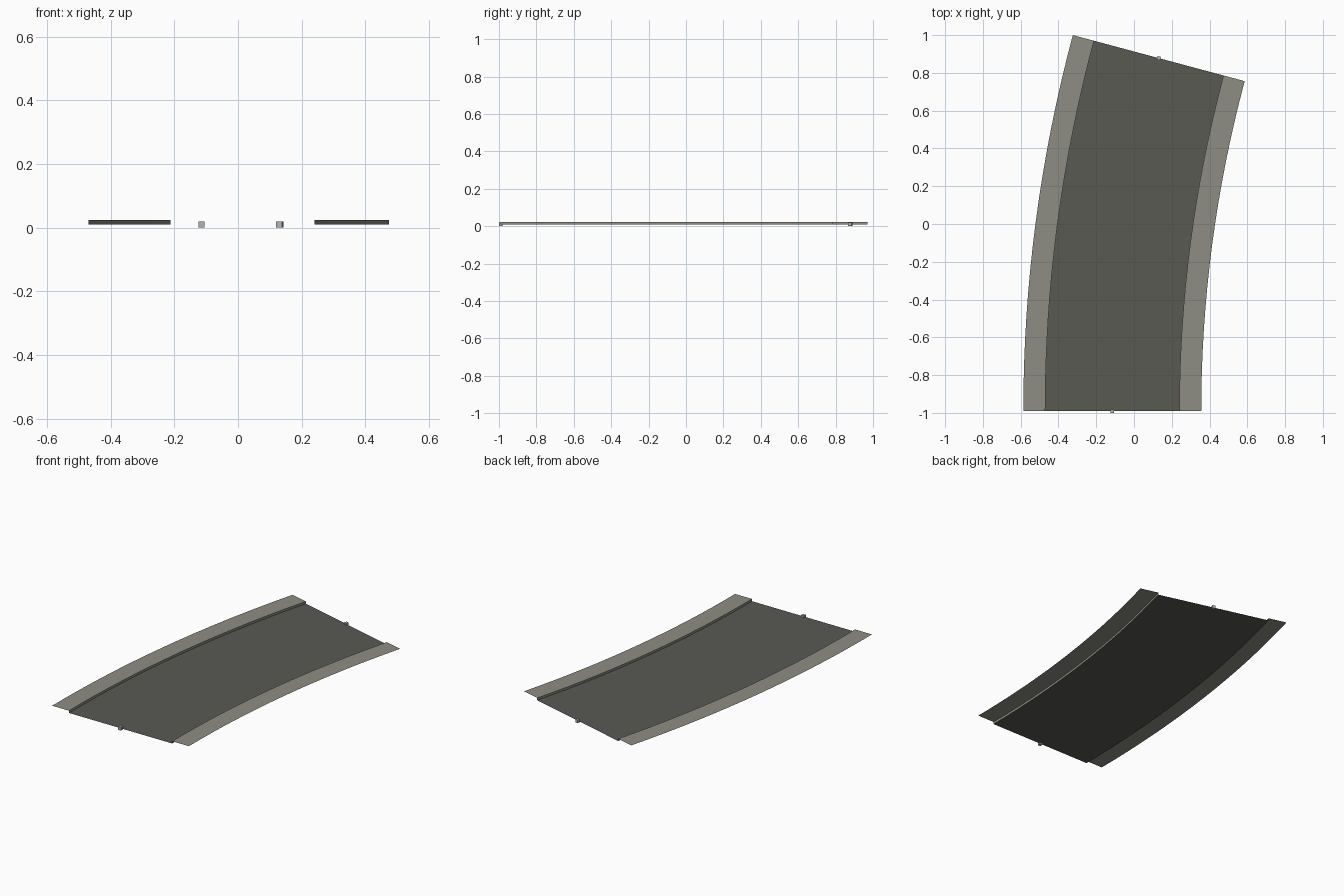
import bpy, bmesh, math

if "Cube" in bpy.data.objects:
    bpy.data.objects.remove(bpy.data.objects["Cube"])

# Bend layout: a 15 degree arc around a far centre on the right
CX, CY = 7.107, -0.991
ANGLE = math.radians(15)
R_MID = 7.222
HALF_ROAD, HALF_ALL = 0.355, 0.471
Z_ROAD, Z_WALK = 0.0095, 0.0235
SEGMENTS = 16


def material(name, rgb):
    m = bpy.data.materials.new(name)
    m.diffuse_color = (*rgb, 1)
    m.use_nodes = True
    m.node_tree.nodes["Principled BSDF"].inputs["Base Color"].default_value = m.diffuse_color
    return m


asphalt = material("asphalt dark grey", (0.100, 0.100, 0.088))
concrete = material("concrete warm grey", (0.270, 0.270, 0.235))
marker_grey = material("marker light grey", (0.45, 0.45, 0.44))


def arc_point(r, a, z):
    return (CX - r * math.cos(a), CY + r * math.sin(a), z)


def finish(name, bm, mat):
    mesh = bpy.data.meshes.new(name)
    bm.to_mesh(mesh)
    bm.free()
    mesh.materials.append(mat)
    obj = bpy.data.objects.new(name, mesh)
    bpy.context.collection.objects.link(obj)
    return obj


def sweep(name, profile, mat):
    """Sweep (radius, height) points, listed left to right, along the bend."""
    bm = bmesh.new()
    rows = [[bm.verts.new(arc_point(r, ANGLE * i / SEGMENTS, z)) for r, z in profile]
            for i in range(SEGMENTS + 1)]
    for a, b in zip(rows, rows[1:]):
        for j in range(len(profile) - 1):
            bm.faces.new((a[j], a[j + 1], b[j + 1], b[j]))
    return finish(name, bm, mat)


# Flat carriageway sheet
sweep("road_surface", [(R_MID + HALF_ROAD, Z_ROAD), (R_MID - HALF_ROAD, Z_ROAD)], asphalt)

# Raised pavements, each with its kerb face down to the road
sweep("left_pavement", [(R_MID + HALF_ALL, Z_WALK), (R_MID + HALF_ROAD, Z_WALK),
                        (R_MID + HALF_ROAD, Z_ROAD)], concrete)
sweep("right_pavement", [(R_MID - HALF_ROAD, Z_ROAD), (R_MID - HALF_ROAD, Z_WALK),
                         (R_MID - HALF_ALL, Z_WALK)], concrete)

# Small cubes marking the two joining points
for name, a in (("start_marker", 0), ("end_marker", ANGLE)):
    bm = bmesh.new()
    bmesh.ops.create_cube(bm, size=0.019)
    cube = finish(name, bm, marker_grey)
    cube.location = arc_point(R_MID, a, Z_ROAD)
    cube.rotation_euler.z = -a
